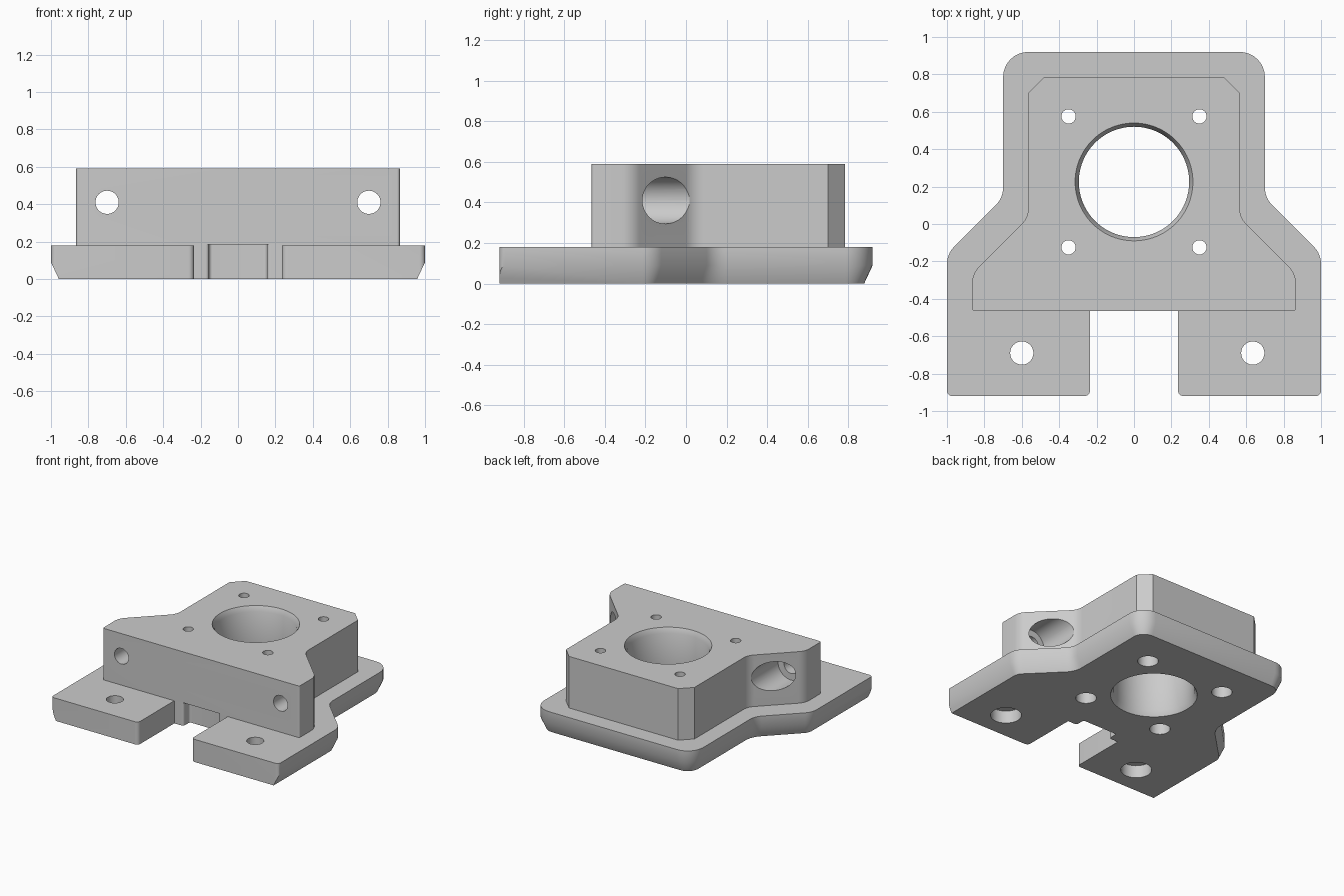
import bpy
import bmesh
import math
from mathutils import Vector, Matrix

cube = bpy.data.objects.get("Cube")
if cube:
    bpy.data.objects.remove(cube, do_unlink=True)

grey = bpy.data.materials.new("plain_grey")
grey.use_nodes = True
grey.diffuse_color = (0.6, 0.6, 0.6, 1)
grey.node_tree.nodes["Principled BSDF"].inputs["Base Color"].default_value = (0.6, 0.6, 0.6, 1)


def outline(half):
    """Mirror a right-hand half profile of (x, y, radius) and round its corners."""
    pts = half + [(-x, y, r) for x, y, r in reversed(half)]
    out = []
    for i, (x, y, r) in enumerate(pts):
        p = Vector((x, y))
        if r == 0:
            out.append(p)
            continue
        a = (Vector(pts[i - 1][:2]) - p).normalized()
        b = (Vector(pts[(i + 1) % len(pts)][:2]) - p).normalized()
        half_angle = a.angle(b) / 2
        centre = p + (a + b).normalized() * r / math.sin(half_angle)
        t = r / math.tan(half_angle)
        start, end = p + a * t - centre, p + b * t - centre
        sweep = end.angle_signed(start)
        for k in range(9):
            out.append(centre + Matrix.Rotation(sweep * k / 8, 2) @ start)
    return out


def inset(ring, d):
    """Move a counter-clockwise ring inwards with mitred corners."""
    out = []
    for i, p in enumerate(ring):
        a = (p - ring[i - 1]).normalized()
        b = (ring[(i + 1) % len(ring)] - p).normalized()
        na, nb = Vector((-a.y, a.x)), Vector((-b.y, b.x))
        out.append(p + (na + nb) * d / (1 + na.dot(nb)))
    return out


def loft(name, layers, matrix=Matrix()):
    """Skin a stack of (ring, height) layers into a closed solid."""
    bm = bmesh.new()
    rings = [[bm.verts.new((p.x, p.y, z)) for p in ring] for ring, z in layers]
    n = len(rings[0])
    for low, high in zip(rings, rings[1:]):
        for i in range(n):
            j = (i + 1) % n
            bm.faces.new((low[i], low[j], high[j], high[i]))
    bm.faces.new(rings[0])
    bm.faces.new(rings[-1])
    bm.transform(matrix)
    bmesh.ops.recalc_face_normals(bm, faces=bm.faces)
    mesh = bpy.data.meshes.new(name)
    bm.to_mesh(mesh)
    bm.free()
    mesh.materials.append(grey)
    obj = bpy.data.objects.new(name, mesh)
    bpy.context.collection.objects.link(obj)
    return obj


def lathe(name, profile, matrix, sides=48):
    turns = [2 * math.pi * i / sides for i in range(sides)]
    return loft(name, [([Vector((r * math.cos(t), r * math.sin(t))) for t in turns], z)
                       for r, z in profile], matrix)


def combine(target, other, operation):
    mod = target.modifiers.new(operation.lower(), "BOOLEAN")
    mod.operation = operation
    mod.solver = "EXACT"
    mod.object = other
    bpy.context.view_layer.objects.active = target
    bpy.ops.object.modifier_apply(modifier=mod.name)
    bpy.data.objects.remove(other, do_unlink=True)


# Base flange with a chamfered lower edge
plate = outline([(1, -1.1, 0), (1, -0.16, 0.13), (0.7, 0.14, 0.13), (0.7, 0.92, 0.135)])
bracket = loft("motor_bracket", [(inset(plate, 0.042), 0), (plate, 0.09), (plate, 0.18)])

# Raised body
body = outline([(0.865, -0.465, 0.015), (0.865, -0.265, 0.12), (0.565, 0.035, 0.12),
                (0.565, 0.7, 0), (0.48, 0.785, 0)])
combine(bracket, loft("raised_body", [(body, 0.1), (body, 0.59)]), "UNION")

# Front trim: rounded feet, wide notch and small slot under the body
front = outline([(1.3, -1.2, 0), (1.3, -0.8, 0), (1.0005, -0.8, 0), (1.0005, -0.92, 0.03),
                 (0.235, -0.92, 0.03), (0.235, -0.464, 0), (0.155, -0.464, 0.018),
                 (0.155, -0.385, 0.018)])
combine(bracket, loft("front_notch", [(front, -0.1), (front, 0.185)]), "DIFFERENCE")

# Central bore with chamfered rims
bore = [(0.365, -0.1), (0.315, 0), (0.295, 0.04), (0.295, 0.55), (0.315, 0.59), (0.365, 0.69)]
combine(bracket, lathe("bore", bore, Matrix.Translation((0, 0.225, 0)), 96), "DIFFERENCE")

# Four screw holes, counterbored from below
screw = [(0.075, -0.1), (0.075, 0.35), (0.038, 0.35), (0.038, 0.7)]
for x in (-0.35, 0.35):
    for y in (-0.125, 0.575):
        combine(bracket, lathe("screw_hole", screw, Matrix.Translation((x, y, 0))), "DIFFERENCE")

# Foot holes, counterbored from below
foot = [(0.112, -0.1), (0.112, 0.1), (0.062, 0.1), (0.062, 0.3)]
for x in (-0.6, 0.635):
    combine(bracket, lathe("foot_hole", foot, Matrix.Translation((x, -0.69, 0))), "DIFFERENCE")

# Horizontal bolt holes through the wings, widened from the slanted side
bolt = [(0.062, -0.6), (0.062, -0.32), (0.115, -0.32), (0.115, 0.3)]
for x in (-0.7, 0.7):
    turn = Matrix.Translation((x, 0, 0.41)) @ Matrix.Rotation(-math.pi / 2, 4, "X")
    combine(bracket, lathe("bolt_hole", bolt, turn), "DIFFERENCE")

# Smooth the rounds, keep the edges crisp
bpy.ops.object.select_all(action="DESELECT")
bracket.select_set(True)
bpy.context.view_layer.objects.active = bracket
bpy.ops.object.shade_smooth_by_angle(angle=math.radians(30))
